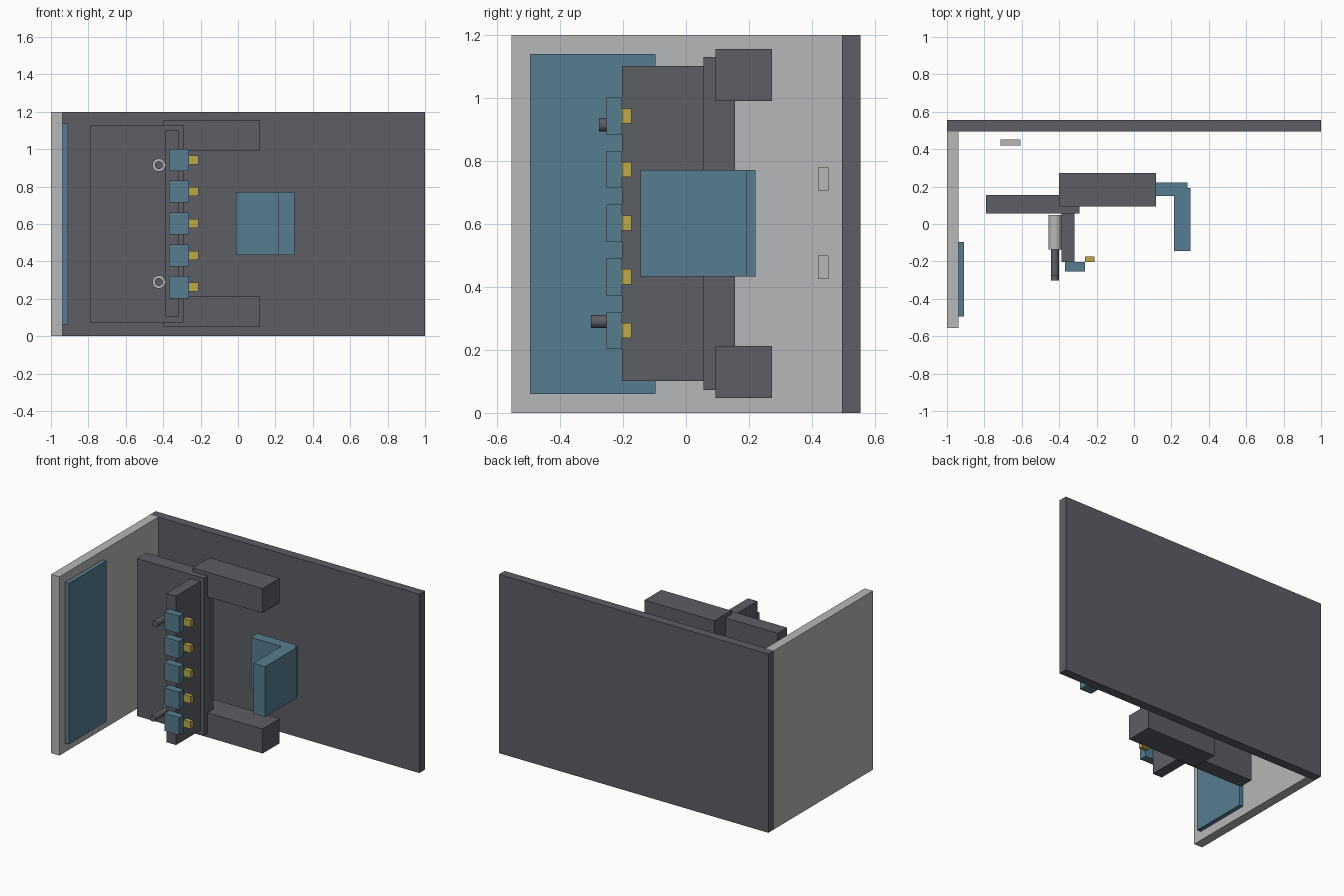
import bpy
import math

if "Cube" in bpy.data.objects:
    bpy.data.objects.remove(bpy.data.objects["Cube"])


def material(name, rgb):
    """Flat colour from sRGB 0-255 values."""
    m = bpy.data.materials.new(name)
    lin = [((c / 255 + 0.055) / 1.055) ** 2.4 for c in rgb]
    m.diffuse_color = (*lin, 1)
    m.use_nodes = True
    m.node_tree.nodes["Principled BSDF"].inputs["Base Color"].default_value = m.diffuse_color
    return m


DARK = material("dark grey", (92, 94, 101))
LIGHT = material("light grey", (182, 183, 184))
BLUE = material("steel blue", (87, 125, 144))
YELLOW = material("brass yellow", (188, 168, 74))


def box(name, mat, x, y, z):
    """Box from (min, max) ranges on each axis."""
    bpy.ops.mesh.primitive_cube_add(size=1, location=[(a + b) / 2 for a, b in (x, y, z)])
    o = bpy.context.object
    o.name = name
    o.scale = [b - a for a, b in (x, y, z)]
    bpy.ops.object.transform_apply(location=False, rotation=False, scale=True)
    o.data.materials.append(mat)
    return o


def rod(name, mat, x, z, r, y):
    """Smooth cylinder along y."""
    bpy.ops.mesh.primitive_cylinder_add(vertices=32, radius=r, depth=y[1] - y[0],
                                        location=(x, (y[0] + y[1]) / 2, z),
                                        rotation=(math.pi / 2, 0, 0))
    o = bpy.context.object
    o.name = name
    o.data.materials.append(mat)
    bpy.ops.object.shade_smooth_by_angle(angle=math.radians(35))
    return o


# Enclosure walls and side panel
box("back_wall", DARK, (-1, 1), (0.495, 0.555), (0, 1.2))
box("left_wall", LIGHT, (-1, -0.938), (-0.555, 0.495), (0, 1.2))
box("side_panel", BLUE, (-0.938, -0.91), (-0.495, -0.097), (0.06, 1.14))

# Central plate, its upright rib and the two arms
box("main_plate", DARK, (-0.79, -0.292), (0.055, 0.155), (0.073, 1.13))
box("upright_rib", DARK, (-0.388, -0.318), (-0.203, 0.055), (0.102, 1.102))
for name, z in (("lower_arm", (0.048, 0.213)), ("upper_arm", (0.991, 1.156))):
    box(name, DARK, (-0.402, 0.117), (0.094, 0.273), z)

# L-shaped bracket
box("bracket_base", BLUE, (-0.01, 0.287), (0.151, 0.221), (0.433, 0.772))
box("bracket_flange", BLUE, (0.215, 0.302), (-0.145, 0.193), (0.433, 0.772))

# Row of five blocks with contact tabs
for i in range(5):
    z = 0.262 + 0.1703 * i
    box(f"block_{i + 1}", BLUE, (-0.37, -0.261), (-0.253, -0.203), (z - 0.059, z + 0.059))
    box(f"tab_{i + 1}", YELLOW, (-0.261, -0.211), (-0.203, -0.173), (z - 0.024, z + 0.024))

# Sleeves with sliding pins
for name, z, tip in (("lower", 0.29, -0.302), ("upper", 0.915, -0.276)):
    rod(f"{name}_sleeve", LIGHT, -0.423, z, 0.035, (-0.137, 0.047))
    rod(f"{name}_pin", DARK, -0.423, z, 0.021, (tip, 0.04))

# Small rear stops behind the plate
for name, z in (("lower_stop", 0.463), ("upper_stop", 0.743)):
    box(name, LIGHT, (-0.714, -0.607), (0.42, 0.452), (z - 0.037, z + 0.037))
